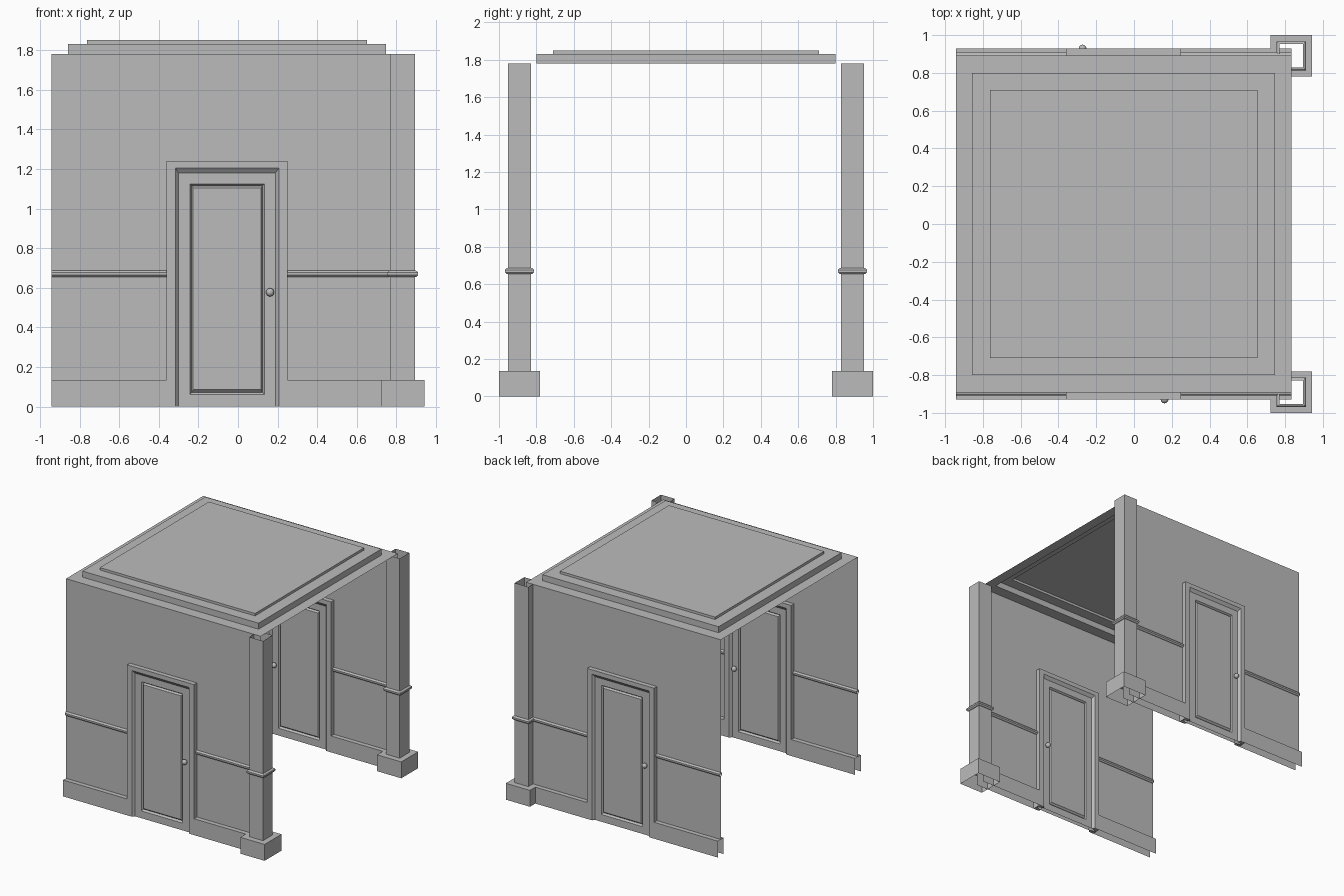
import bpy, bmesh

if "Cube" in bpy.data.objects:
    bpy.data.objects.remove(bpy.data.objects["Cube"], do_unlink=True)

plaster = bpy.data.materials.new("plain_grey")
plaster.use_nodes = True
GREY = (0.5, 0.5, 0.5, 1)
plaster.diffuse_color = GREY
plaster.node_tree.nodes["Principled BSDF"].inputs["Base Color"].default_value = GREY

X0, X1 = -0.9425, 0.8325       # ends of the walls and ceiling
WALL = 0.8925                  # distance of each wall from the middle
TOP = 1.78
MID = (X0 + X1) / 2            # door centre line
DOOR_HALF, DOOR_TOP = 0.305, 1.24
BASE_TOP, TRIM = 0.135, 0.0375
# Chair rail outline: outward offset and height
RAIL = [(0, .654), (.008, .656), (.015, .664), (.015, .677), (.008, .685), (0, .687)]


def finish(bm, name):
    bmesh.ops.remove_doubles(bm, verts=bm.verts, dist=1e-5)
    bmesh.ops.recalc_face_normals(bm, faces=bm.faces)
    mesh = bpy.data.meshes.new(name)
    bm.to_mesh(mesh)
    bm.free()
    mesh.materials.append(plaster)
    obj = bpy.data.objects.new(name, mesh)
    bpy.context.collection.objects.link(obj)
    return obj


def loft(bm, loops, closed=True):
    """Skin a series of matching loops of points; returns the vertex loops."""
    rings = [[bm.verts.new(p) for p in loop] for loop in loops]
    n = len(rings[0])
    for a, b in zip(rings, rings[1:]):
        for i in range(n if closed else n - 1):
            j = (i + 1) % n
            bm.faces.new((a[i], a[j], b[j], b[i]))
    return rings


def square(cx, cy, hx, hy, z):
    return [(cx - hx, cy - hy, z), (cx + hx, cy - hy, z),
            (cx + hx, cy + hy, z), (cx - hx, cy + hy, z)]


# Ceiling with a two-step raised tray
bm = bmesh.new()
trays = [((X1 - X0) / 2, WALL, TOP), (.8025, .8, TOP), (.8025, .8, 1.83),
         (.7075, .71, 1.83), (.7075, .71, 1.85)]
rings = loft(bm, [square(MID, 0, *t) for t in trays])
bm.faces.new(rings[-1])
finish(bm, "ceiling")


def build_wall(side, label):
    # Wall panels either side of the door, with skirting and chair rail on both faces
    for part, a, b in (("open_end", X0, MID - DOOR_HALF), ("column_end", MID + DOOR_HALF, X1)):
        bm = bmesh.new()
        for face in (-1, 1):
            outline = [(TRIM, 0), (TRIM, BASE_TOP), (0, BASE_TOP)] + RAIL
            if face == 1:
                outline = outline + [(0, TOP)]
            loft(bm, [[(x, side * WALL + face * d, z) for d, z in outline]
                      for x in (a, b)], closed=False)
        # flat strip behind the rail is left open, as the rail covers it
        finish(bm, f"{label}_wall_{part}")
    bm = bmesh.new()
    loft(bm, [[(MID - DOOR_HALF, side * WALL, z), (MID + DOOR_HALF, side * WALL, z)]
              for z in (DOOR_TOP, TOP)], closed=False)
    finish(bm, f"{label}_wall_above_door")

    for face, where in ((1, "outer"), (-1, "inner")):
        out = side * face

        def rect(half, low, high, depth):
            y = side * WALL + out * depth
            return [(MID - half, y, low), (MID - half, y, high),
                    (MID + half, y, high), (MID + half, y, low)]

        # Door surround, open at the floor, with wedge-shaped post feet
        bm = bmesh.new()
        frame = loft(bm, [rect(DOOR_HALF, 0, DOOR_TOP, 0), rect(DOOR_HALF, 0, DOOR_TOP, TRIM),
                          rect(.261, 0, 1.205, TRIM), rect(.245, 0, 1.18, .018)], closed=False)
        for corner in (0, 3):
            bm.faces.new([ring[corner] for ring in frame])
        finish(bm, f"{label}_door_frame_{where}")

        # Door leaf with a grooved panel
        bm = bmesh.new()
        leaf = loft(bm, [rect(.245, 0, 1.18, .018), rect(.188, .06, 1.125, .018),
                         rect(.179, .072, 1.115, .004), rect(.171, .085, 1.105, .018)])
        bm.faces.new(leaf[-1])
        finish(bm, f"{label}_door_{where}")

        # Door knob
        bpy.ops.mesh.primitive_uv_sphere_add(
            segments=12, ring_count=8, radius=.021,
            location=(MID - side * .217, side * WALL + out * .036, .577))
        knob = bpy.context.object
        knob.name = f"{label}_door_knob_{where}"
        knob.data.materials.append(plaster)
        bpy.ops.object.shade_smooth_by_angle()

    # Hollow corner column: base block, shaft and wrapped rail
    y, shaft, foot = side * WALL, .0625, .11
    bm = bmesh.new()
    stages = [(foot, 0), (foot, BASE_TOP), (shaft, BASE_TOP)]
    stages += [(shaft + d, z) for d, z in RAIL] + [(shaft, TOP)]
    cy = side * (1 - foot)
    loft(bm, [square(X1, cy, h, h, z) for h, z in stages])
    finish(bm, f"{label}_column")


build_wall(-1, "front")
build_wall(1, "back")
